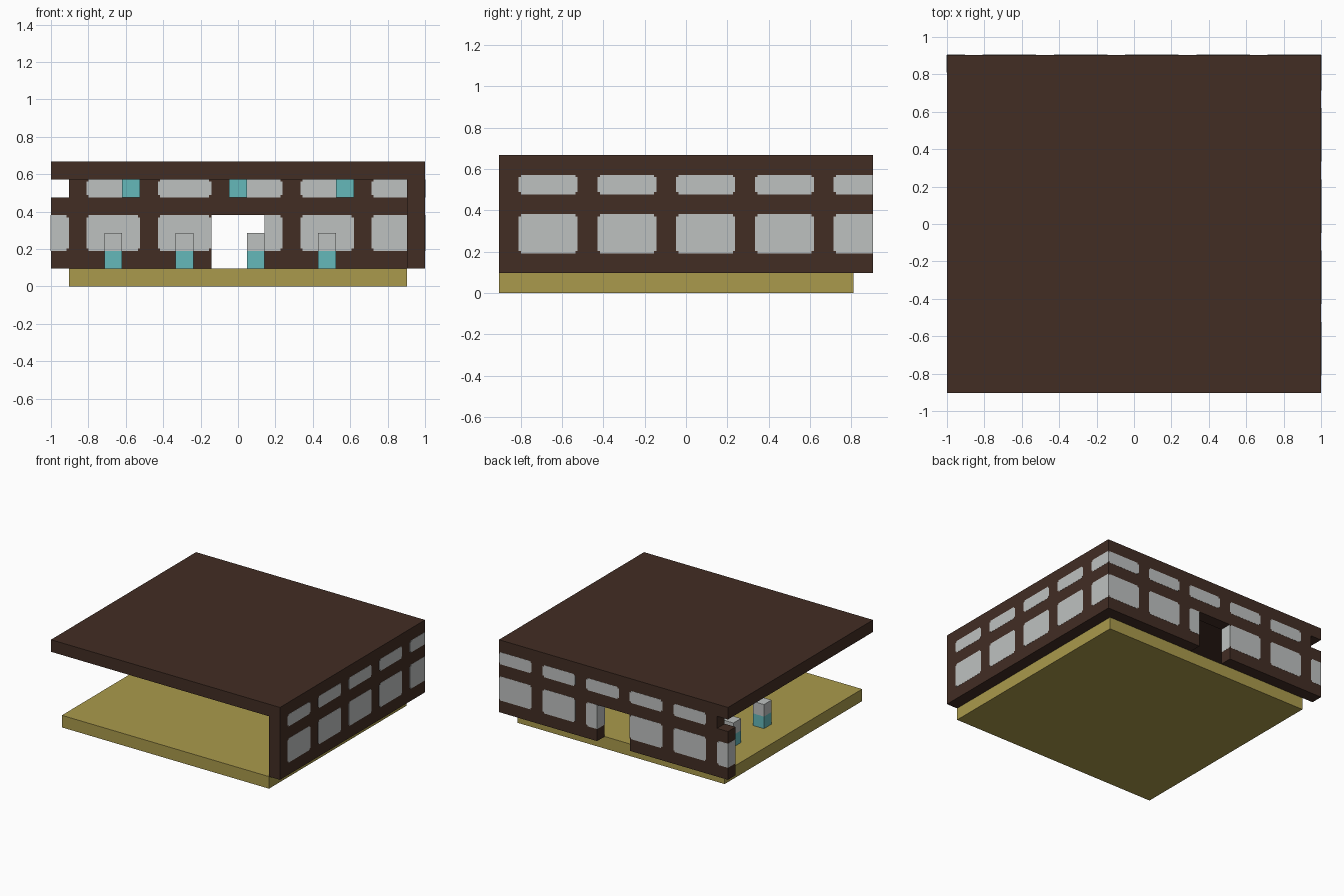
import bpy
import bmesh
from mathutils import Vector

if "Cube" in bpy.data.objects:
    bpy.data.objects.remove(bpy.data.objects["Cube"], do_unlink=True)

U = 2 / 21        # one building block
SKIN = 0.012      # pane thickness in blocks
NOTCH = 0.12      # stepped pane corner in blocks


def material(name, rgb):
    m = bpy.data.materials.new(name)
    m.use_nodes = True
    lin = [((c / 255 + 0.055) / 1.055) ** 2.4 for c in rgb] + [1]
    m.diffuse_color = lin
    m.node_tree.nodes["Principled BSDF"].inputs["Base Color"].default_value = lin
    return m


BROWN = material("dark_brown", (66, 45, 36))
OCHRE = material("ochre_floor", (170, 154, 76))
GREY = material("pale_grey", (190, 193, 192))
TEAL = material("teal", (101, 184, 186))


def build(name, mat, prisms):
    """Object made of prisms: (outline, axis, start, end), all in blocks."""
    bm = bmesh.new()
    for outline, axis, a, b in prisms:
        def place(u, v):
            return Vector({"x": (a, u, v), "y": (u, a, v), "z": (u, v, a)}[axis]) * U
        face = bm.faces.new([bm.verts.new(place(u, v)) for u, v in outline])
        new = bmesh.ops.extrude_face_region(bm, geom=[face])["geom"]
        step = Vector([(b - a) * U if axis == k else 0 for k in "xyz"])
        bmesh.ops.translate(bm, vec=step, verts=[g for g in new if isinstance(g, bmesh.types.BMVert)])
    bmesh.ops.recalc_face_normals(bm, faces=bm.faces)
    mesh = bpy.data.meshes.new(name)
    bm.to_mesh(mesh)
    bm.free()
    mesh.materials.append(mat)
    obj = bpy.data.objects.new(name, mesh)
    bpy.context.scene.collection.objects.link(obj)
    return obj


def rect(u0, u1, v0, v1):
    return [(u0, v0), (u1, v0), (u1, v1), (u0, v1)]


def pane(u0, u1, v0, v1, low, high):
    """Pane outline with stepped corners, cut square where it is clipped."""
    n = NOTCH
    a, b = max(u0, low), min(u1, high)
    pts = []
    if a > u0:
        pts += [(a, v1), (a, v0)]
    else:
        pts += [(a + n, v1), (a + n, v1 - n), (a, v1 - n), (a, v0 + n), (a + n, v0 + n), (a + n, v0)]
    if b < u1:
        pts += [(b, v0), (b, v1)]
    else:
        pts += [(b - n, v0), (b - n, v0 + n), (b, v0 + n), (b, v1 - n), (b - n, v1 - n), (b - n, v1)]
    return pts


# Floor, roof and side wall
build("floor", OCHRE, [(rect(-9.5, 9.5, -9.5, 8.5), "z", 0, 1)])
build("roof", BROWN, [(rect(-10.5, 10.5, -9.5, 9.5), "z", 6, 7)])
build("side_wall", BROWN, [(rect(-9.5, 9.5, 1, 6), "x", 9.5, 10.5)])

# Back wall with a doorway and an open upper corner
build("back_wall", BROWN, [(
    [(-10.5, 1), (-1.5, 1), (-1.5, 4), (1.5, 4), (1.5, 1), (9.5, 1),
     (9.5, 6), (-9.5, 6), (-9.5, 5), (-10.5, 5)], "y", 8.5, 9.5)])

# Window panes on both faces of each wall
starts = [-8.5 + 4 * i for i in range(5)]
side, back = [], []
for face, out, side_end, back_end in ((9.5, -1, 8.5, 9.5), (10.5, 1, 9.5, 10.5)):
    for v0, v1 in ((2, 4), (5, 6)):
        for s in starts:
            side.append((pane(s, s + 3, v0, v1, -9.5, side_end), "x", face, face + out * SKIN))
            low = 1.5 if v0 == 2 and s == -0.5 else -10.5
            back.append((pane(s, s + 3, v0, v1, low, back_end), "y", face - 1, face - 1 + out * SKIN))
    back.append((pane(-12.5, -9.5, 2, 4, -10.5, back_end), "y", face - 1, face - 1 + out * SKIN))

# Pane edges showing at the doorway and the open wall end
for x, out in ((-1.5, 1), (1.5, -1), (-10.5, -1)):
    back.append((rect(8.5, 9.5, 2, 4), "x", x, x + out * SKIN))
build("side_windows", GREY, side)
build("back_windows", GREY, back)

# Two rows of low posts with pale tops
for x in (-7, -3, 1, 5):
    for y in (0, 4):
        cell = rect(x - 0.5, x + 0.5, y - 0.5, y + 0.5)
        build("post_base", TEAL, [(cell, "z", 1, 2)])
        build("post_top", GREY, [(cell, "z", 2, 3)])

# Ceiling lamps
for x in (-6, 0, 6):
    for y in (-6, 0, 6):
        build("ceiling_lamp", TEAL, [(rect(x - 0.5, x + 0.5, y - 0.5, y + 0.5), "z", 5, 6)])
